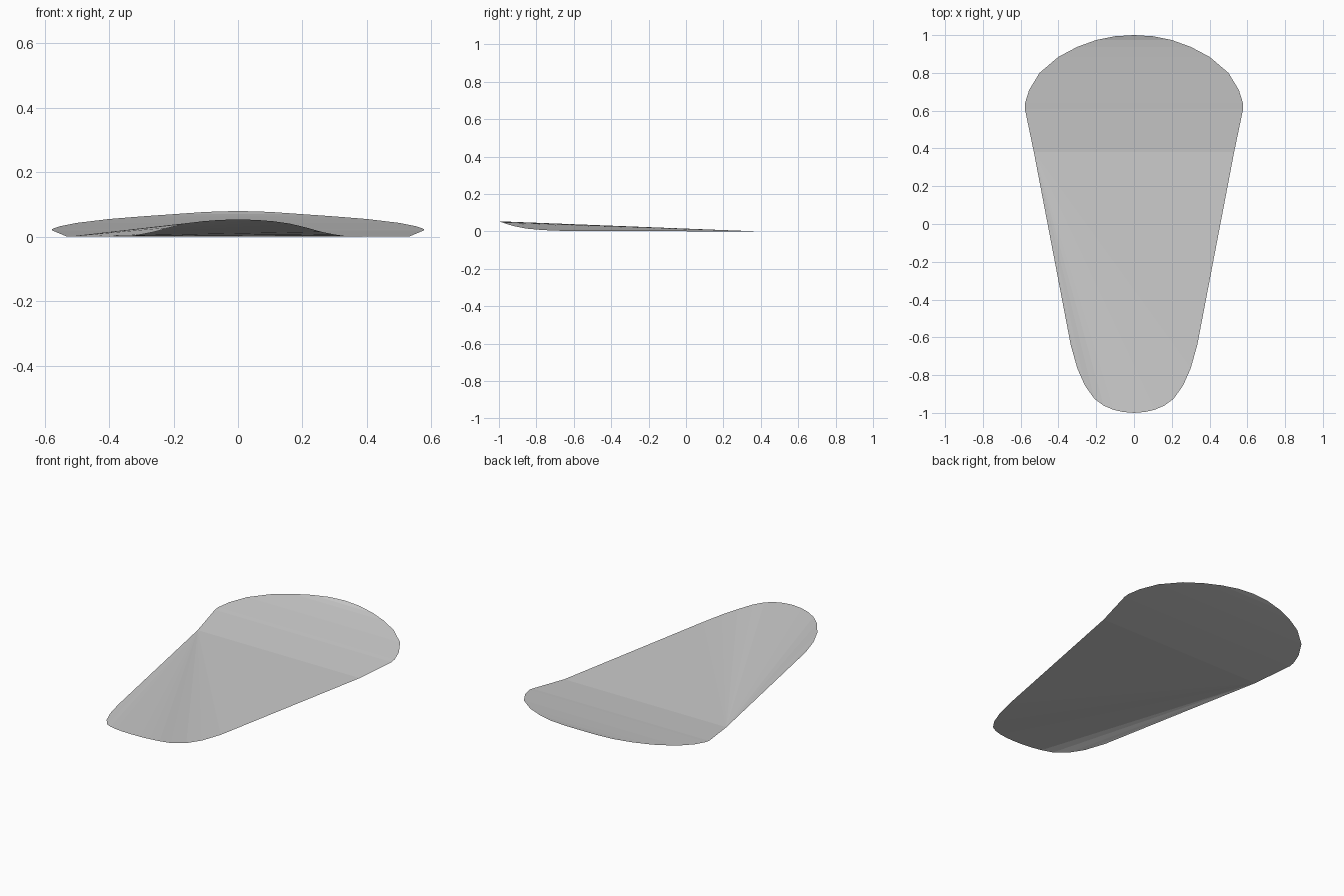
import bpy
import bmesh

default_cube = bpy.data.objects.get("Cube")
if default_cube:
    bpy.data.objects.remove(default_cube, do_unlink=True)

# One plain grey for the whole sheet
grey = bpy.data.materials.new("plain grey")
grey.use_nodes = True
colour = (0.6, 0.6, 0.6, 1.0)
grey.diffuse_color = colour
grey.node_tree.nodes["Principled BSDF"].inputs["Base Color"].default_value = colour

# Half outline: the upturned front tip, then the flared and raised back
front_half = [(0, -1, .054), (.06, -.995, .052), (.11, -.983, .048), (.16, -.962, .041),
              (.21, -.925, .029), (.26, -.855, .015), (.3, -.765, .007), (.335, -.64, .002)]
back_half = [(.53, .38, 0), (.578, .61, .02), (.577, .64, .024), (.555, .71, .032), (.5, .8, .043),
             (.4, .885, .055), (.3, .938, .063), (.2, .974, .07), (.1, .994, .077), (0, 1, .08)]


def mirrored(point):
    x, y, z = point
    return (-x, y, z)


bm = bmesh.new()

# Front region: long folds fanning from the left widening point to the tip
hinge = bm.verts.new(mirrored(back_half[0]))
front_rim = [mirrored(p) for p in reversed(front_half)] + front_half[1:] + [back_half[0]]
rim = [bm.verts.new(p) for p in front_rim]
for a, b in zip(rim, rim[1:]):
    bm.faces.new((hinge, a, b))

# Back region: cross strips between the two mirrored edges
left, right = hinge, rim[-1]
for point in back_half[1:-1]:
    next_left = bm.verts.new(mirrored(point))
    next_right = bm.verts.new(point)
    bm.faces.new((left, right, next_right, next_left))
    left, right = next_left, next_right
bm.faces.new((left, right, bm.verts.new(back_half[-1])))

# Make every face point upward
bm.normal_update()
for face in bm.faces:
    if face.normal.z < 0:
        face.normal_flip()

mesh = bpy.data.meshes.new("curved_sheet")
bm.to_mesh(mesh)
bm.free()
mesh.materials.append(grey)
sheet = bpy.data.objects.new("curved_sheet", mesh)
bpy.context.collection.objects.link(sheet)
